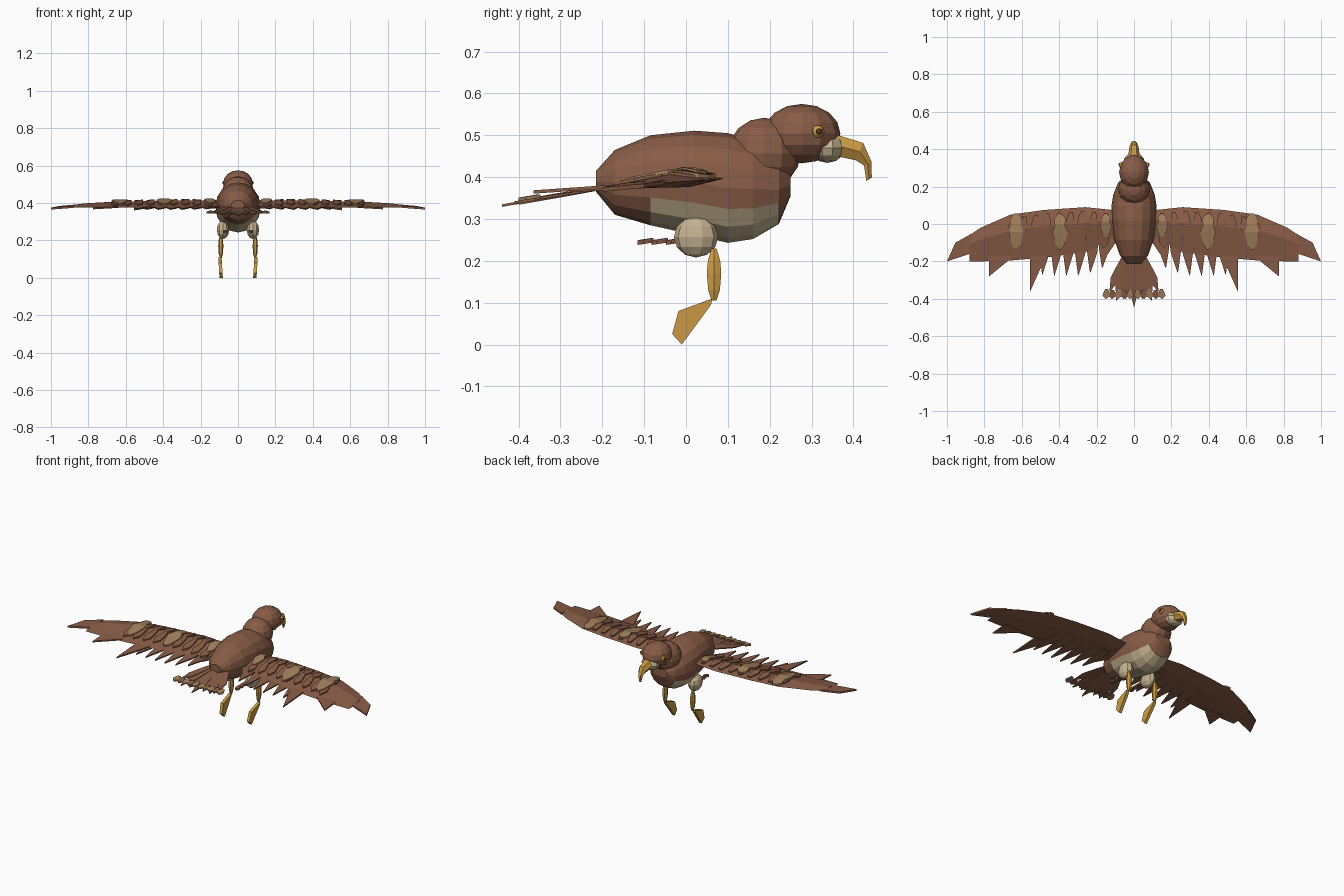
import bpy, bmesh, math
from mathutils import Vector

if "Cube" in bpy.data.objects:
    bpy.data.objects.remove(bpy.data.objects["Cube"])


def material(name, rgb):
    m = bpy.data.materials.new(name)
    m.diffuse_color = (*rgb, 1)
    m.use_nodes = True
    m.node_tree.nodes["Principled BSDF"].inputs["Base Color"].default_value = m.diffuse_color
    return m


BROWN = material("brown feathers", (0.25, 0.108, 0.062))
TAN = material("tan feathers", (0.36, 0.215, 0.105))
CREAM = material("cream down", (0.56, 0.45, 0.28))
GOLD = material("gold horn", (0.62, 0.335, 0.06))
DARK = material("dark pupil", (0.09, 0.045, 0.02))


def finish(bm, name, mats, mirror=False):
    bmesh.ops.recalc_face_normals(bm, faces=bm.faces)
    me = bpy.data.meshes.new(name)
    bm.to_mesh(me)
    bm.free()
    for m in mats:
        me.materials.append(m)
    ob = bpy.data.objects.new(name, me)
    bpy.context.collection.objects.link(ob)
    if mirror:
        ob.modifiers.new("mirror", 'MIRROR').use_mirror_merge = False
    return ob


def loft(bm, rings, mat=0):
    """Skin a list of equal-length point rings and close both ends."""
    vs = [[bm.verts.new(p) for p in r] for r in rings]
    n = len(vs[0])
    faces = [bm.faces.new((a[i], a[(i + 1) % n], b[(i + 1) % n], b[i]))
             for a, b in zip(vs, vs[1:]) for i in range(n)]
    faces += [bm.faces.new(vs[0]), bm.faces.new(vs[-1])]
    for f in faces:
        f.material_index = mat


def oval_ring(yt, zt, yb, zb, hw, n, x=0):
    """Oval between a top point and a bottom point, hw wide each way."""
    pts = []
    for i in range(n):
        a = 2 * math.pi * (i + 0.0) / n
        k = 0.5 + 0.5 * math.sin(a)
        pts.append((x + hw * math.cos(a), yb + (yt - yb) * k, zb + (zt - zb) * k))
    return pts


def ball(name, centre, radii, mats, seg=12, rings=8, mirror=False):
    bm = bmesh.new()
    bmesh.ops.create_uvsphere(bm, u_segments=seg, v_segments=rings, radius=1)
    for v in bm.verts:
        v.co = Vector(c + r * q for c, r, q in zip(centre, radii, v.co))
    return finish(bm, name, mats, mirror)


LEAF = ((0, 0.4), (0.35, 0.8), (0.7, 1), (1, 0.06))
SPIKE = ((0, 1), (0.5, 0.85), (1, 0.04))
RAGGED = ((0, 0.3), (0.12, 0.75), (0.3, 0.6), (0.5, 1), (0.68, 0.8), (0.85, 0.6), (1, 0.15))


def leaf(bm, root, tip, half, thick=0.007, shape=LEAF, mat=0, surface=None):
    """Thin feather plate, optionally draped on a height function."""
    root, tip = Vector(root), Vector(tip)
    d = tip - root
    side = d.cross(Vector((0, 0, 1))).normalized()
    rings = []
    for t, w in shape:
        p = root + d * t
        a, b = p - side * half * w, p + side * half * w
        if surface:
            a.z, b.z = surface(a.x, a.y), surface(b.x, b.y)
        dz = Vector((0, 0, thick))
        rings.append((a, b, b - dz, a - dz))
    loft(bm, rings, mat)


# Body with cream belly
bm = bmesh.new()
body = ((-0.215, 0.415, 0.365, 0.035), (-0.17, 0.465, 0.31, 0.075),
        (-0.085, 0.5, 0.285, 0.105), (0.02, 0.511, 0.262, 0.12),
        (0.1, 0.505, 0.243, 0.12), (0.16, 0.49, 0.252, 0.11),
        (0.222, 0.45, 0.288, 0.085), (0.25, 0.41, 0.355, 0.05))
loft(bm, [oval_ring(y, t, y, b, w, 16) for y, t, b, w in body])
for f in bm.faces:
    c = f.calc_center_median()
    if -0.04 < c.y < 0.235 and c.z < 0.335:
        f.material_index = 1
finish(bm, "body", [BROWN, CREAM])

# Neck, head, cheeks and eyes
ball("neck", (0, 0.187, 0.457), (0.085, 0.087, 0.085), [BROWN])
ball("head", (0, 0.277, 0.504), (0.08, 0.092, 0.071), [BROWN])
ball("cheeks", (0, 0.338, 0.47), (0.055, 0.042, 0.036), [CREAM], 10, 6)
ball("eye", (0.068, 0.315, 0.509), (0.014, 0.016, 0.015), [GOLD], 8, 6, True)
ball("pupil", (0.079, 0.318, 0.509), (0.005, 0.008, 0.008), [DARK], 8, 4, True)

# Hooked beak
bm = bmesh.new()
beak = ((0.36, 0.505, 0.365, 0.445, 0.032), (0.425, 0.485, 0.405, 0.437, 0.024),
        (0.445, 0.437, 0.424, 0.427, 0.015), (0.445, 0.4, 0.43, 0.39, 0.005))
loft(bm, [oval_ring(*s, 6) for s in beak])
finish(bm, "beak", [GOLD])

# Legs: downy thigh, spindle shank, blade foot
ball("thigh", (0.08, 0.024, 0.257), (0.035, 0.053, 0.049), [CREAM], 10, 6, True)
bm = bmesh.new()
loft(bm, [[(0.092 + r * 0.7 * math.cos(i * math.pi / 3), 0.067 + r * math.sin(i * math.pi / 3), z)
           for i in range(6)]
          for z, r in ((0.105, 0.007), (0.13, 0.016), (0.17, 0.02), (0.2, 0.017), (0.23, 0.007))])
finish(bm, "shank", [GOLD], True)
bm = bmesh.new()
foot = ((0.063, 0.11), (-0.018, 0.08), (-0.033, 0.025), (-0.01, 0.0), (0.06, 0.095))
loft(bm, [[(x + (z - 0.05) * 0.06, y, z) for y, z in foot] for x in (0.084, 0.102)])
finish(bm, "foot", [GOLD], True)

# Wing sections: x, leading y, trailing y, thickness
SECT = ((0.07, 0.07, -0.05, 0.02), (0.26, 0.09, -0.15, 0.024), (0.48, 0.075, -0.18, 0.022),
        (0.66, 0.05, -0.195, 0.02), (0.82, -0.02, -0.2, 0.014), (0.88, -0.06, -0.2, 0.008))


def section(x):
    for a, b in zip(SECT, SECT[1:]):
        if x <= b[0]:
            break
    t = min(1, max(0, (x - a[0]) / (b[0] - a[0])))
    return [p + (q - p) * t for p, q in zip(a, b)]


def base_z(y):
    return 0.39 + 0.07 * y


def wing_top(x, y):
    _, lead, trail, h = section(x)
    c = lead - trail
    return base_z(y) + 0.004 + h * max(0, min((lead - y) / (0.35 * c), (y - trail) / (0.65 * c)))


bm = bmesh.new()
rings = []
for x, lead, trail, h in SECT:
    m = lead - 0.35 * (lead - trail)
    rings.append(((x, lead, base_z(lead)), (x, m, base_z(m) + h),
                  (x, trail, base_z(trail)), (x, m, base_z(m) - h * 0.6)))
loft(bm, rings)
finish(bm, "wing", [BROWN], True)

# Wing tip blade
bm = bmesh.new()
tip = ((0.865, -0.05), (0.955, -0.1), (1.0, -0.2), (0.88, -0.16))
loft(bm, [[(x, y, base_z(y) + dz - (x - 0.865) * 0.05) for x, y in tip] for dz in (0.006, -0.004)])
finish(bm, "wing_tip", [BROWN], True)

# Flight feathers along the trailing edge
bm = bmesh.new()
for i in range(6):
    x = 0.17 + i * 0.064
    y = (-0.235, -0.26, -0.275, -0.275, -0.275, -0.27)[i]
    leaf(bm, (x - 0.02, -0.04, 0.385), (x, y, base_z(y)), 0.032, shape=SPIKE)
for x0, x1, y in ((0.64, 0.775, -0.28), (0.47, 0.557, -0.365)):
    pts = ((x0, -0.17), (x1, -0.17), (x1, y))
    loft(bm, [[(px, py, base_z(py) + dz) for px, py in pts] for dz in (0.004, -0.004)])
leaf(bm, (0.09, 0, 0.385), (0.14, -0.16, 0.378), 0.03, shape=SPIKE)
finish(bm, "flight_feathers", [BROWN], True)

# Covert feathers lying on the wing
bm = bmesh.new()
for i in range(9):
    x = 0.15 + i * 0.062
    _, lead, trail, h = section(x)
    for y, n in ((lead - 0.02, 0.09), (lead - 0.1, 0.11)):
        leaf(bm, (x, y, 0), (x + 0.012, y - n, 0), 0.022, 0.01,
             surface=lambda a, b: wing_top(a, b) + 0.004)
finish(bm, "covert_feathers", [BROWN], True)

# Tan wing patches
bm = bmesh.new()
for x, y0, y1, w in ((0.63, 0.055, -0.14, 0.04), (0.395, 0.05, -0.135, 0.042), (0.15, 0.05, -0.07, 0.032)):
    leaf(bm, (x, y0, 0), (x, y1, 0), w, 0.009, RAGGED, surface=lambda a, b: wing_top(a, b) + 0.008)
finish(bm, "wing_patches", [TAN], True)

# Tail fan
bm = bmesh.new()
for x, y, z in ((0, -0.44, 0.335), (0.045, -0.4, 0.34), (0.095, -0.41, 0.342), (0.13, -0.36, 0.352)):
    for s in ((1, -1) if x else (1,)):
        leaf(bm, (s * x * 0.3, -0.15, 0.385), (s * x, y, z), 0.024, 0.006)
finish(bm, "tail_feathers", [BROWN])

# Tail band of small alternating feathers
bm = bmesh.new()
for i in range(5):
    x = 0.018 + i * 0.032
    leaf(bm, (x, -0.348 - 0.004 * (i % 2), 0.359), (x + 0.004, -0.4, 0.351), 0.019, 0.008, mat=i % 2)
finish(bm, "tail_band", [TAN, BROWN], True)

# Small feathers behind the thighs
bm = bmesh.new()
for i in range(3):
    y = -0.01 - i * 0.034
    leaf(bm, (0.065, y, 0.255), (0.07, y - 0.038, 0.249), 0.013, 0.011)
finish(bm, "thigh_feathers", [BROWN], True)
